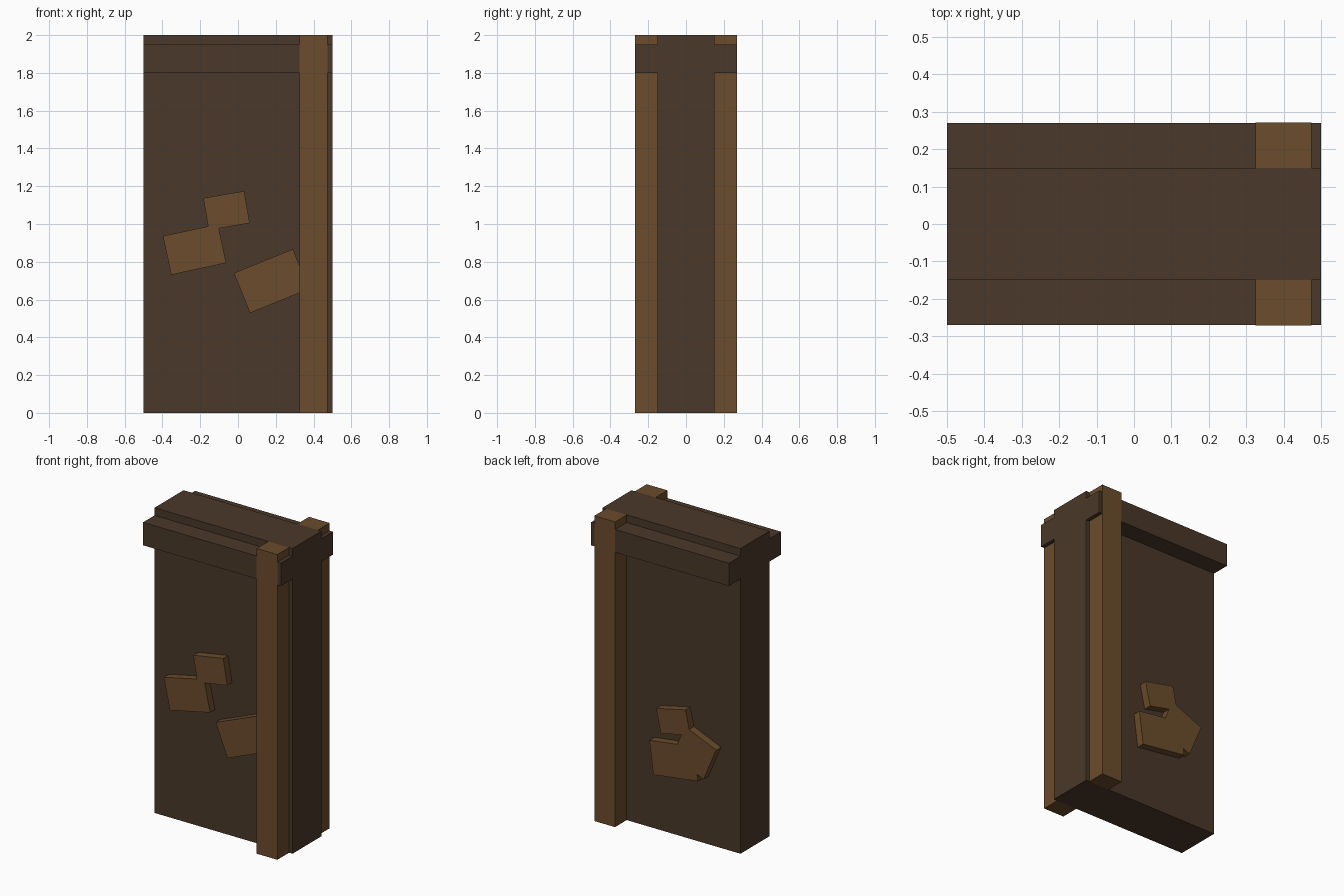
import bpy
from math import radians

if "Cube" in bpy.data.objects:
    bpy.data.objects.remove(bpy.data.objects["Cube"])


def material(name, rgb):
    m = bpy.data.materials.new(name)
    m.diffuse_color = (*rgb, 1.0)
    m.use_nodes = True
    m.node_tree.nodes["Principled BSDF"].inputs["Base Color"].default_value = m.diffuse_color
    return m


DARK = material("dark_timber", (0.0685, 0.0395, 0.0225))
LIGHT = material("light_timber", (0.147, 0.0723, 0.0255))


def box(name, centre, size, mat, tilt=0.0):
    """Box turned by tilt degrees in the x-z plane (positive lifts the +x end)."""
    bpy.ops.mesh.primitive_cube_add(size=1, location=centre,
                                    rotation=(0, -radians(tilt), 0))
    ob = bpy.context.object
    ob.name = name
    ob.scale = size
    ob.data.materials.append(mat)
    return ob


# Wall slab and the cross beam that overhangs it front and back
box("wall_slab", (0, 0, 1.0), (1.0, 0.30, 2.0), DARK)
box("cross_beam", (0, 0, 1.875), (1.0, 0.54, 0.15), DARK)

# Posts on both faces, a hair proud of the beam
for side, label in ((-1, "front"), (1, "back")):
    box(label + "_post", (0.40, side * 0.2105, 1.0), (0.15, 0.121, 2.0), LIGHT)

# Tilted patches: x, z, width, height, tilt
front = [(-0.061, 1.071, 0.22, 0.172, 9.7),
         (-0.23, 0.865, 0.298, 0.21, 12.2),
         (0.177, 0.698, 0.337, 0.228, 22.1)]
back = [(-0.047, 0.763, 0.218, 0.16, -12.4),
        (-0.05, 0.508, 0.325, 0.22, -7.5),
        (-0.20, 0.60, 0.245, 0.235, 23.0)]
for side, label, patches in ((-1, "front", front), (1, "back", back)):
    for i, (x, z, w, h, tilt) in enumerate(patches, 1):
        box(f"{label}_patch_{i}", (x, side * 0.17, z), (w, 0.06, h), LIGHT, tilt)
